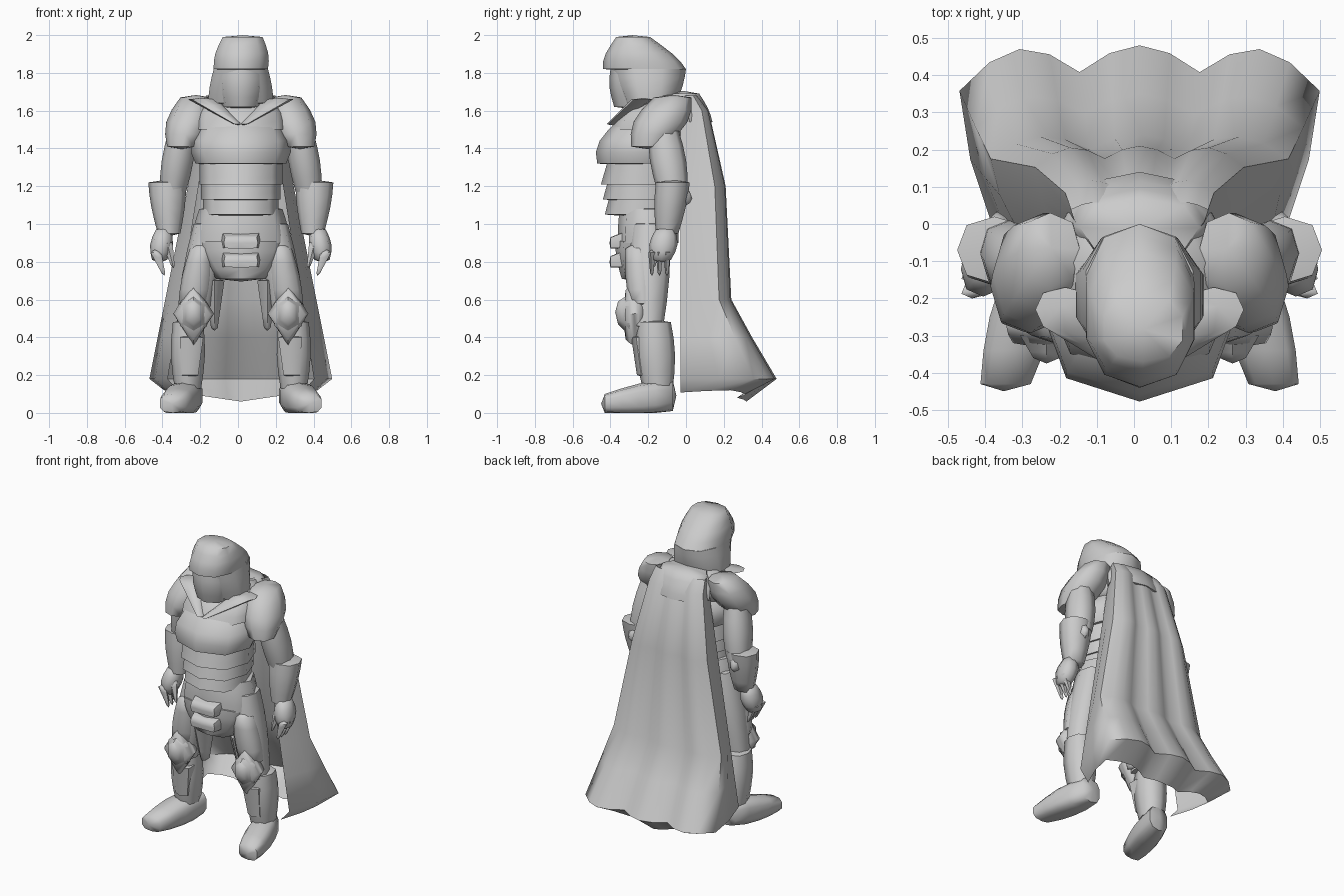
import bpy, bmesh, math
from mathutils import Vector

cube = bpy.data.objects.get("Cube")
if cube:
    bpy.data.objects.remove(cube)

MIDDLE = .015  # centre line of the figure

grey = bpy.data.materials.new("plain grey")
grey.use_nodes = True
tone = (.6, .6, .6, 1)
grey.diffuse_color = tone
grey.node_tree.nodes["Principled BSDF"].inputs["Base Color"].default_value = tone


def finish(name, shape, mirrored=False):
    """Turn a bmesh into a shaded object, optionally repeated on the other side."""
    bmesh.ops.recalc_face_normals(shape, faces=shape.faces)
    mesh = bpy.data.meshes.new(name)
    shape.to_mesh(mesh)
    shape.free()
    mesh.materials.append(grey)
    part = bpy.data.objects.new(name, mesh)
    part.location.x = MIDDLE
    bpy.context.collection.objects.link(part)
    if mirrored:
        part.modifiers.new("other_side", "MIRROR").use_mirror_merge = False
    bpy.ops.object.select_all(action="DESELECT")
    part.select_set(True)
    bpy.context.view_layer.objects.active = part
    bpy.ops.object.shade_smooth_by_angle(angle=math.radians(60))


def skin(shape, rows, closed):
    """Bridge neighbouring rows of vertices with quads."""
    for low, high in zip(rows, rows[1:]):
        count = len(low)
        for i in range(count if closed else count - 1):
            j = (i + 1) % count
            shape.faces.new((low[i], low[j], high[j], high[i]))


def cap(shape, row, tip):
    """Close a ring with a shallow dome that rises to the tip."""
    top = shape.verts.new(tip)
    for i, corner in enumerate(row):
        shape.faces.new((row[i - 1], corner, top))


def rounded(value, power):
    return math.copysign(abs(value) ** power, value)


def limb(name, start, end, size, end_size=None, swell=0, sides=8, power=.85,
         along_y=False, dome=.015):
    """Faceted tube that tapers from start to end and swells in the middle.
    Its rings lie flat, or stand upright when along_y is set.
    Parts that start off the centre line are mirrored."""
    start, end = Vector(start), Vector(end)
    size, end_size = Vector(size), Vector(end_size or size)
    shape = bmesh.new()
    rows = []
    steps = 4
    for step in range(steps + 1):
        along = step / steps
        centre = start.lerp(end, along)
        radius = size.lerp(end_size, along) * (1 + swell * math.sin(math.pi * along))
        row = []
        for side in range(sides):
            turn = math.tau * side / sides - math.pi / 2
            across = radius.x * rounded(math.cos(turn), power)
            other = radius.y * rounded(math.sin(turn), power)
            offset = (across, 0, other) if along_y else (across, other, 0)
            point = centre + Vector(offset)
            point.z = max(point.z, 0)  # soles stay flat on the ground
            row.append(shape.verts.new(point))
        rows.append(row)
    skin(shape, rows, closed=True)
    rise = (end - start).normalized() * dome
    cap(shape, rows[0], start - rise)
    cap(shape, rows[-1], end + rise)
    finish(name, shape, mirrored=start.x > 0)


# Masked face under a heavy hood
limb("face_mask", start=(0, -.25, 1.62), end=(0, -.24, 1.82),
     size=(.1, .13), end_size=(.13, .16), swell=.1)
limb("hood_skirt", start=(0, -.19, 1.64), end=(0, -.2, 1.82),
     size=(.18, .14), end_size=(.15, .2), swell=.04, sides=10)
limb("hood_crown", start=(0, -.22, 1.82), end=(.01, -.28, 1.99),
     size=(.15, .22), end_size=(.11, .09), swell=.12, sides=10, dome=.01)

# Collar and mantle over the shoulders
limb("mantle", start=(0, -.2, 1.5), end=(0, -.1, 1.68),
     size=(.25, .2), end_size=(.17, .14), swell=.15)
limb("back_collar", start=(0, .02, 1.54), end=(0, -.01, 1.69),
     size=(.2, .12), end_size=(.16, .08), swell=.1)
limb("collar_flap", start=(.02, -.39, 1.53), end=(.2, -.23, 1.66),
     size=(.02, .03), end_size=(.08, .06))
limb("shoulder_drape", start=(.31, -.2, 1.41), end=(.24, -.07, 1.67),
     size=(.08, .09), end_size=(.08, .1), swell=.5)

# Chest plate and overlapping stomach plates
limb("chest_plate", start=(0, -.24, 1.32), end=(0, -.2, 1.56),
     size=(.24, .23), end_size=(.18, .15), swell=.25)
for number in range(3):
    low = 1.21 - number * .08
    girth = .22 - number * .01
    limb("stomach_plate", start=(0, -.23, low), end=(0, -.22, low + .15),
         size=(girth, girth), end_size=(girth, girth * .85))

# Tunic with belt pouches
limb("tunic_waist", start=(0, -.2, .9), end=(0, -.2, 1.08),
     size=(.26, .16), end_size=(.22, .15), swell=.03)
limb("tunic_front", start=(0, -.26, .71), end=(0, -.21, .91),
     size=(.13, .08), end_size=(.25, .16), swell=.1)
for height in (.91, .81):
    limb("belt_pouch", start=(.0, -.3, height + .01), end=(.0, -.4, height - .01),
         size=(.11, .05), end_size=(.09, .03), power=.2, along_y=True, dome=.005)

# Arms
limb("upper_arm", start=(.36, -.07, 1.17), end=(.31, -.12, 1.5),
     size=(.07, .08), swell=.2)
limb("gauntlet", start=(.38, -.1, .95), end=(.39, -.07, 1.22),
     size=(.06, .06), end_size=(.1, .09), swell=.1)
limb("elbow_guard", start=(.37, -.03, 1.16), end=(.38, .02, 1.14),
     size=(.06, .08), end_size=(.02, .03), sides=6, along_y=True)
limb("fist", start=(.43, -.13, .81), end=(.41, -.11, .97),
     size=(.04, .05), swell=.5)
for knuckle in range(3):
    y = -.18 + knuckle * .04
    limb("finger", start=(.41, y, .74), end=(.45, y, .85),
         size=(.01, .01), end_size=(.03, .02), sides=5)
limb("thumb", start=(.36, -.17, .78), end=(.39, -.15, .9),
     size=(.01, .01), end_size=(.03, .03), sides=5)

# Legs with armour
limb("thigh", start=(.26, -.2, .46), end=(.17, -.19, 1),
     size=(.08, .08), end_size=(.08, .1), swell=.2)
limb("thigh_plate", start=(.25, -.23, .58), end=(.21, -.25, .87),
     size=(.08, .07), end_size=(.06, .07), swell=.15, dome=.04)
limb("inner_flap", start=(.14, -.17, .45), end=(.14, -.19, .7),
     size=(.02, .04), end_size=(.06, .09), sides=6)
limb("knee_guard", start=(.25, -.23, .53), end=(.25, -.32, .52),
     size=(.09, .15), end_size=(.09, .13), swell=.2, sides=4, power=1, along_y=True)
limb("knee_boss", start=(.25, -.3, .52), end=(.25, -.36, .53),
     size=(.08, .11), end_size=(.04, .06), sides=6, along_y=True)
limb("shin", start=(.28, -.15, .13), end=(.28, -.17, .48),
     size=(.07, .08), end_size=(.08, .09), swell=.2)
limb("shin_plate", start=(.27, -.21, .2), end=(.26, -.23, .4),
     size=(.05, .05), end_size=(.07, .06), sides=6)
limb("boot", start=(.27, -.07, .09), end=(.36, -.43, .05),
     size=(.07, .08), end_size=(.07, .05), swell=.3, sides=10, power=.7,
     along_y=True, dome=.02)

# Cape: three rounded folds across the back, and two sides reaching forward
back_edge = []
for step in range(-6, 7):
    x = step / 6
    fold = abs(math.cos(1.5 * math.pi * x))
    back_edge.append((x, .86 + .14 * fold - .1 * x ** 4))
left_side = [(.94, .4), (.8, 0)]
right_side = [(-x, y) for x, y in reversed(left_side)]
outline = right_side + back_edge + left_side

cape = bmesh.new()
rows = []
for height, back in [(1.68, .06), (1.6, .12), (1.2, .21), (.6, .24),
                     (.4, .35), (.18, .48), (.06, .32)]:
    hem = height < .1
    # the cape widens evenly, then curls under with the outer folds hanging higher
    width = (.52 - .2 * height) * (.8 if hem else 1)
    front = -.03
    row = []
    for x, y in outline:
        lift = .06 * abs(x) if hem else 0
        row.append(cape.verts.new((x * width, front + y * (back - front), height + lift)))
    rows.append(row)
skin(cape, rows, closed=False)
finish("cape", cape)
